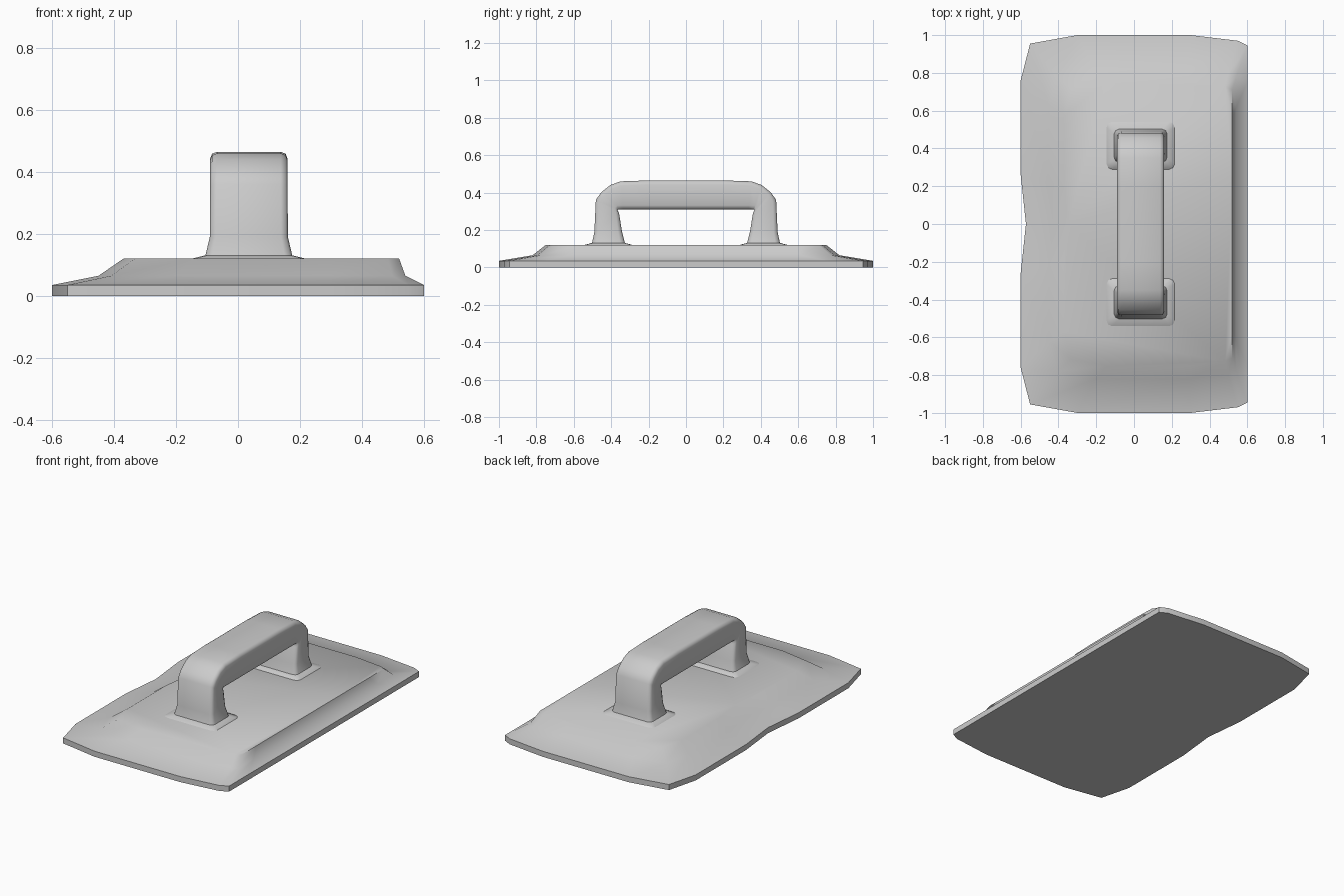
import bpy, bmesh, math
from mathutils import Vector

if "Cube" in bpy.data.objects:
    bpy.data.objects.remove(bpy.data.objects["Cube"])


def loft(name, rings, angle):
    """Skin a list of equal-length closed rings and cap both ends."""
    bm = bmesh.new()
    rows = [[bm.verts.new(p) for p in ring] for ring in rings]
    n = len(rows[0])
    for a, b in zip(rows, rows[1:]):
        for i in range(n):
            j = (i + 1) % n
            bm.faces.new((a[i], a[j], b[j], b[i]))
    bm.faces.new(rows[0][::-1])
    bm.faces.new(rows[-1])
    bmesh.ops.recalc_face_normals(bm, faces=bm.faces)
    mesh = bpy.data.meshes.new(name)
    bm.to_mesh(mesh)
    bm.free()
    obj = bpy.data.objects.new(name, mesh)
    bpy.context.collection.objects.link(obj)
    bpy.ops.object.select_all(action='DESELECT')
    obj.select_set(True)
    bpy.context.view_layer.objects.active = obj
    bpy.ops.object.shade_smooth_by_angle(angle=math.radians(angle))
    return obj


# Base plate: back half of the outline, mirrored to the front
half = [(0.6, 0.35), (0.6, 0.75), (0.6, 0.945), (0.55, 0.97), (0.3, 1.0),
        (-0.3, 1.0), (-0.55, 0.955), (-0.6, 0.76), (-0.6, 0.26)]
outline = half + [(-0.572, 0.0)] + [(x, -y) for x, y in reversed(half)]


def plate_ring(x0, x1, ys, z):
    return [(x0 + (x + 0.6) / 1.2 * (x1 - x0), y * ys, z) for x, y in outline]


loft("base_plate", [
    plate_ring(-0.6, 0.6, 1.0, 0.0),
    plate_ring(-0.6, 0.6, 1.0, 0.035),
    plate_ring(-0.45, 0.54, 0.82, 0.065),
    plate_ring(-0.37, 0.52, 0.75, 0.12),
], 60)

# Handle: outer y,z, inner y,z, half width and corner radius of each section
HANDLE_X = 0.035
stations = [
    (0.56, 0.105, 0.28, 0.105, 0.19, 0.03),
    (0.54, 0.121, 0.29, 0.121, 0.18, 0.03),
    (0.502, 0.131, 0.327, 0.131, 0.14, 0.025),
    (0.49, 0.19, 0.342, 0.19, 0.126, 0.022),
    (0.482, 0.36, 0.358, 0.29, 0.125, 0.022),
    (0.455, 0.40, 0.365, 0.303, 0.125, 0.022),
    (0.405, 0.44, 0.362, 0.31, 0.125, 0.022),
    (0.35, 0.46, 0.335, 0.31, 0.125, 0.022),
    (0.2, 0.465, 0.2, 0.31, 0.125, 0.022),
]
stations += [(-a, b, -c, d, w, r) for a, b, c, d, w, r in reversed(stations)]


def handle_ring(oy, oz, iy, iz, w, r):
    outer, inner = Vector((0, oy, oz)), Vector((0, iy, iz))
    centre, h = (outer + inner) / 2, (outer - inner).length / 2
    axis = (outer - inner).normalized()
    ring = []
    for k, (sx, sy) in enumerate([(1, 1), (-1, 1), (-1, -1), (1, -1)]):
        for step in range(3):
            a = math.radians(90 * k + 45 * step)
            u = sx * (w - r) + r * math.cos(a)
            v = sy * (h - r) + r * math.sin(a)
            ring.append(centre + Vector((HANDLE_X + u, 0, 0)) + axis * v)
    return ring


loft("handle", [handle_ring(*s) for s in stations], 60)
